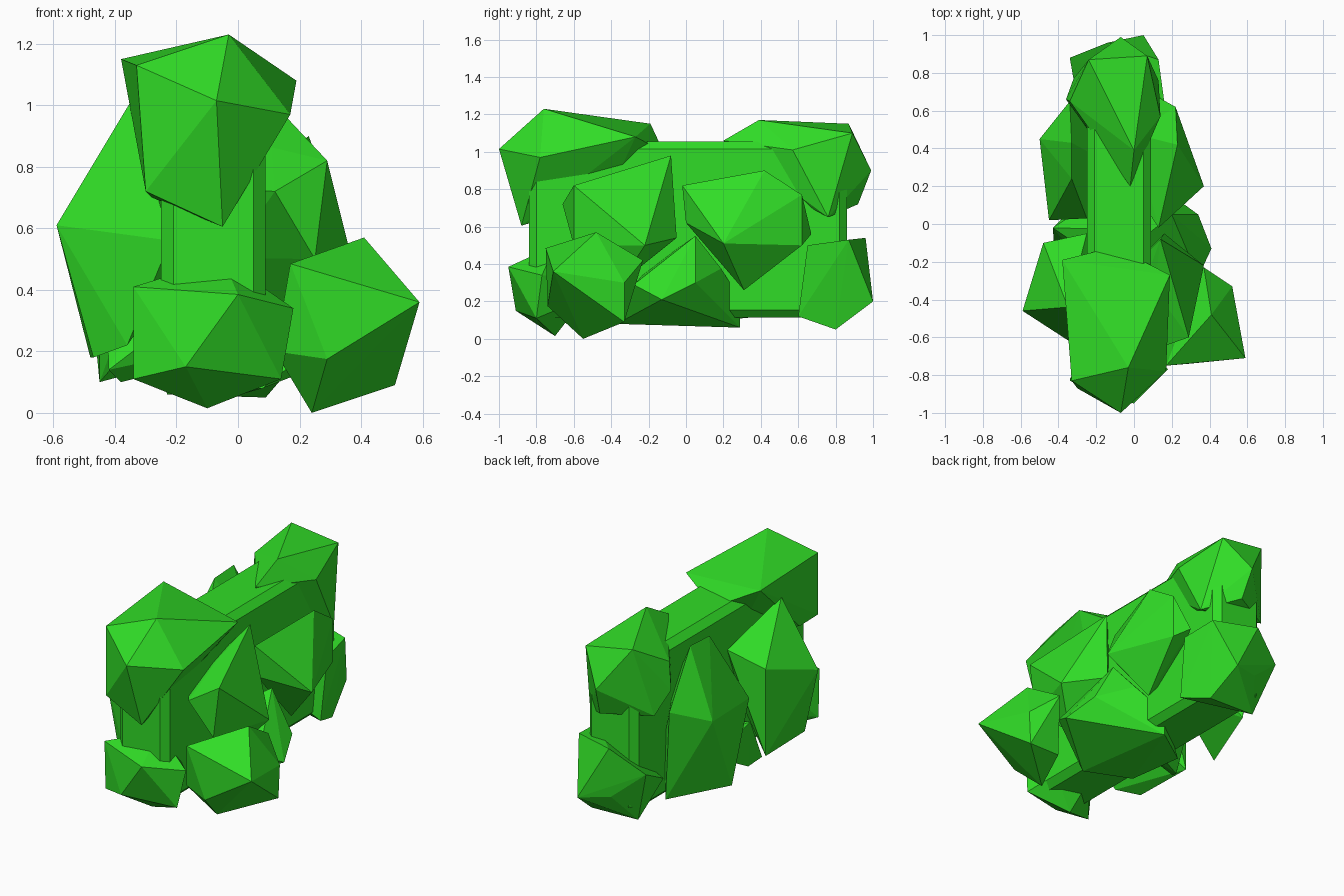
import bpy, bmesh
from mathutils import Vector

green = bpy.data.materials.new("leaf_green")
green.diffuse_color = (0.03, 0.72, 0.02, 1)


def finish(bm, name):
    bmesh.ops.recalc_face_normals(bm, faces=bm.faces)
    me = bpy.data.meshes.new(name)
    bm.to_mesh(me)
    bm.free()
    me.materials.append(green)
    ob = bpy.data.objects.new(name, me)
    bpy.context.collection.objects.link(ob)
    return ob


def clump(name, lo, hi, *corners):
    """Twenty-sided ball fitted to a box, with its nearest corners pulled to given points."""
    lo, hi = Vector(lo), Vector(hi)
    mid, half = (lo + hi) / 2, (hi - lo) / 2
    bm = bmesh.new()
    bmesh.ops.create_icosphere(bm, subdivisions=1, radius=1)
    ext = [max(abs(v.co[i]) for v in bm.verts) for i in range(3)]
    for v in bm.verts:
        v.co = Vector([v.co[i] / ext[i] for i in range(3)])
    free = list(bm.verts)
    for c in corners:
        t = Vector([(c[i] - mid[i]) / half[i] for i in range(3)])
        v = min(free, key=lambda w: (w.co - t).length)
        v.co = t
        free.remove(v)
    # remaining corners sit inside the box
    for v in free:
        v.co *= 0.68
    for v in bm.verts:
        v.co = Vector([mid[i] + v.co[i] * half[i] for i in range(3)])
    # keep the ball convex
    res = bmesh.ops.convex_hull(bm, input=bm.verts)
    inner = [g for g in res["geom_interior"] if isinstance(g, bmesh.types.BMVert)]
    bmesh.ops.delete(bm, geom=inner, context='VERTS')
    finish(bm, name)


# chamfered hedge core
bm = bmesh.new()
bmesh.ops.create_cube(bm, size=1)
for v in bm.verts:
    v.co = Vector((-0.08 + v.co.x * 0.34, 0.01 + v.co.y * 1.70, 0.585 + v.co.z * 0.94))
bmesh.ops.bevel(bm, geom=bm.edges[:], offset=0.04, segments=1, affect='EDGES')
finish(bm, "hedge_core")

# clumps on the two ends
clump("front_top_clump", (-0.38, -1.0, 0.6), (0.19, -0.05, 1.23),
      (-0.03, -0.76, 1.23), (-0.07, -1.0, 1.015), (-0.05, -0.88, 0.605),
      (-0.3, -0.87, 0.72), (-0.33, -0.83, 1.13), (-0.38, -0.19, 1.15),
      (0.19, -0.27, 1.08), (0.17, -0.78, 0.97), (-0.1, -0.12, 1.0),
      (-0.1, -0.4, 0.75), (0.0, -0.4, 0.8), (-0.28, -0.72, 0.7))
clump("back_top_clump", (-0.36, 0.2, 0.6), (0.16, 1.0, 1.17),
      (0.0, 0.39, 1.17), (-0.24, 0.87, 1.15), (0.07, 0.89, 1.1),
      (-0.02, 0.2, 1.06), (-0.07, 0.99, 0.9), (0.14, 0.57, 1.01),
      (0.13, 0.76, 0.65), (-0.36, 0.66, 0.85), (-0.32, 0.77, 0.72),
      (-0.1, 0.3, 0.9), (-0.34, 0.65, 1.02), (-0.05, 0.92, 0.72))
clump("front_bottom_clump", (-0.34, -0.95, 0.01), (0.18, -0.5, 0.5),
      (0.0, -0.95, 0.385), (-0.17, -0.91, 0.15), (-0.1, -0.7, 0.015),
      (-0.34, -0.83, 0.41), (-0.05, -0.7, 0.5), (0.18, -0.77, 0.34),
      (0.14, -0.8, 0.11), (-0.34, -0.82, 0.11))
clump("back_bottom_clump", (-0.34, 0.58, 0.05), (0.18, 1.0, 0.56),
      (-0.14, 0.96, 0.54), (0.05, 1.0, 0.2), (-0.23, 0.8, 0.06),
      (0.09, 0.8, 0.05), (0.16, 0.65, 0.5), (0.15, 0.6, 0.12),
      (-0.3, 0.65, 0.28), (-0.34, 0.88, 0.4), (0.13, 0.87, 0.53))

# clumps on the right side
clump("right_front_bottom_clump", (0.1, -0.77, 0.0), (0.59, -0.25, 0.57),
      (0.41, -0.48, 0.57), (0.17, -0.75, 0.485), (0.59, -0.71, 0.36),
      (0.29, -0.74, 0.175), (0.24, -0.55, 0.0), (0.51, -0.33, 0.09),
      (0.52, -0.33, 0.3), (0.37, -0.23, 0.42), (0.12, -0.68, 0.2),
      (0.3, -0.33, 0.09))
clump("right_middle_bottom_clump", (-0.25, -0.4, 0.05), (0.41, 0.3, 0.55),
      (0.2, 0.05, 0.55), (0.41, -0.13, 0.21), (0.01, 0.29, 0.21),
      (0.01, 0.29, 0.06), (0.08, -0.37, 0.08), (0.34, -0.28, 0.29),
      (0.34, 0.05, 0.3), (-0.2, -0.25, 0.08), (-0.25, 0.1, 0.08))
clump("right_front_upper_clump", (-0.1, -0.66, 0.25), (0.32, -0.04, 0.98),
      (0.14, -0.08, 0.98), (0.29, -0.6, 0.82), (0.37, -0.22, 0.5),
      (0.16, -0.05, 0.54), (0.25, -0.6, 0.5), (0.12, -0.66, 0.72),
      (0.2, -0.35, 0.3))
clump("right_back_upper_clump", (-0.1, -0.02, 0.25), (0.34, 0.68, 0.91),
      (0.23, 0.42, 0.9), (0.13, -0.02, 0.82), (0.37, 0.2, 0.51),
      (0.22, 0.62, 0.5), (0.13, 0.67, 0.56),
      (0.22, 0.62, 0.77), (0.15, 0.31, 0.26), (0.13, 0.0, 0.62))

# clumps on the left side
clump("left_front_clump", (-0.56, -0.68, 0.17), (-0.08, -0.04, 1.01),
      (-0.35, -0.44, 1.01), (-0.59, -0.46, 0.61), (-0.48, -0.1, 0.18),
      (-0.47, -0.5, 0.18), (-0.48, -0.1, 0.72), (-0.22, -0.7, 0.56),
      (-0.25, -0.05, 0.8), (-0.36, -0.6, 0.22))
clump("left_back_clump", (-0.5, 0.0, 0.09), (-0.08, 0.66, 1.03),
      (-0.33, 0.24, 1.02), (-0.33, 0.43, 1.03), (-0.5, 0.45, 0.61),
      (-0.45, 0.02, 0.58), (-0.45, 0.19, 0.1), (-0.3, 0.63, 0.14),
      (-0.34, 0.65, 0.7), (-0.25, 0.03, 0.75))
clump("left_middle_bottom_clump", (-0.43, -0.25, 0.08), (-0.05, 0.2, 0.43),
      (-0.43, -0.02, 0.41), (-0.38, -0.07, 0.1), (-0.42, -0.15, 0.14))
